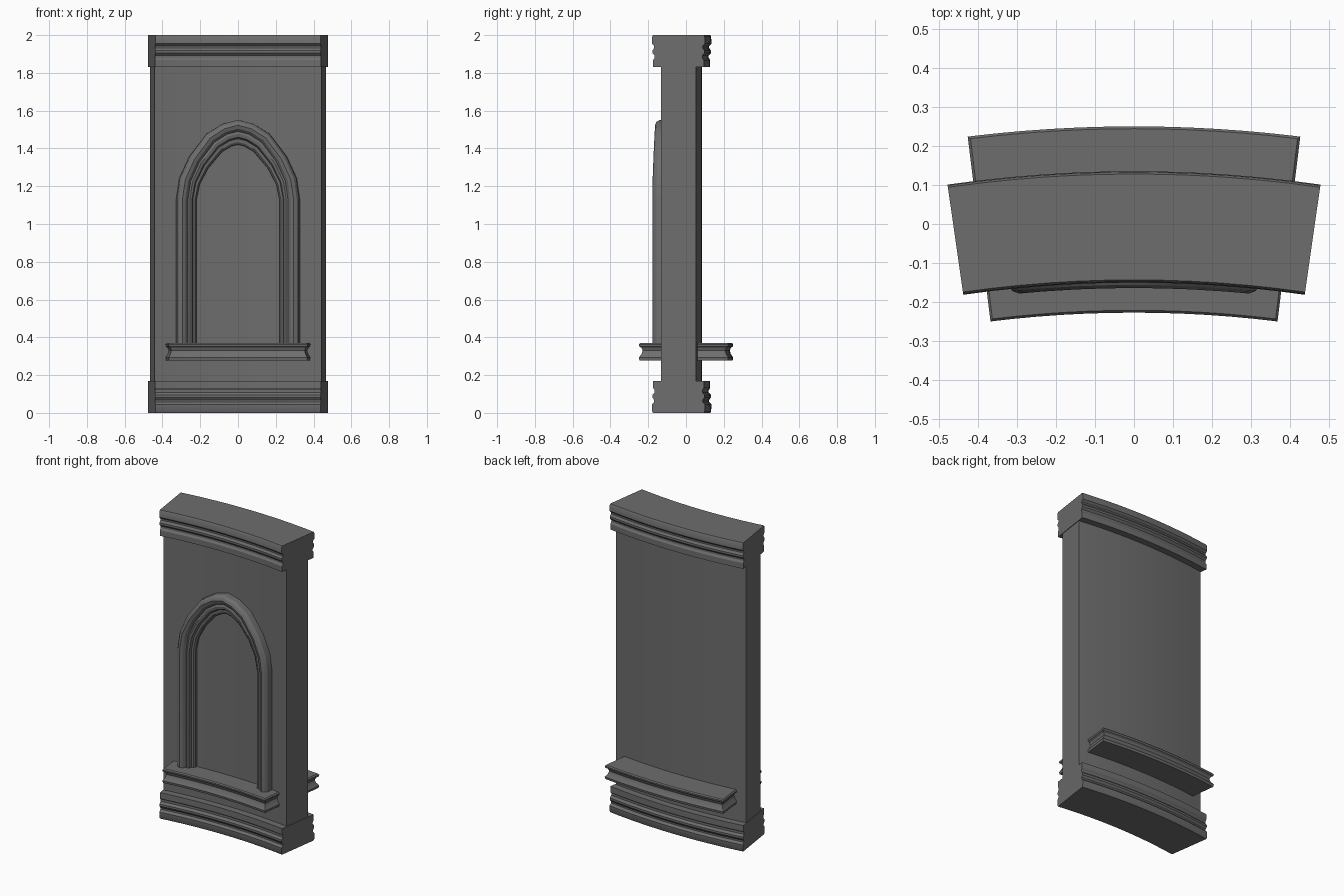
import bpy, bmesh
from math import radians, sin, cos, asin
from mathutils import Vector

if "Cube" in bpy.data.objects:
    bpy.data.objects.remove(bpy.data.objects["Cube"])

CY = -3.23            # y of the centre the wall curves around
FRONT, BACK = 3.13, 3.315   # wall radii
SEG = 12

stone = bpy.data.materials.new("dark_stone")
stone.diffuse_color = (0.155, 0.155, 0.155, 1)
stone.use_nodes = True
stone.node_tree.nodes["Principled BSDF"].inputs["Base Color"].default_value = stone.diffuse_color


def polar(r, a, z):
    return (r * sin(a), CY + r * cos(a), z)


def finish(name, bm):
    bmesh.ops.recalc_face_normals(bm, faces=bm.faces)
    me = bpy.data.meshes.new(name)
    bm.to_mesh(me)
    bm.free()
    me.materials.append(stone)
    ob = bpy.data.objects.new(name, me)
    bpy.context.collection.objects.link(ob)
    bpy.ops.object.select_all(action='DESELECT')
    ob.select_set(True)
    bpy.context.view_layer.objects.active = ob
    bpy.ops.object.shade_smooth_by_angle(angle=radians(30))
    return ob


def curved_block(name, levels):
    """Arc-shaped block from stacked outlines: (z, front r, back r, half angle)."""
    bm = bmesh.new()
    n = SEG + 1
    rings = []
    for z, rf, rb, half in levels:
        ang = [-half + 2 * half * i / SEG for i in range(n)]
        pts = [polar(rf, a, z) for a in ang] + [polar(rb, a, z) for a in reversed(ang)]
        rings.append([bm.verts.new(p) for p in pts])
    for lo, hi in zip(rings, rings[1:]):
        for i in range(2 * n):
            j = (i + 1) % (2 * n)
            bm.faces.new((lo[i], lo[j], hi[j], hi[i]))
    for ring in (rings[0], rings[-1]):
        for i in range(SEG):
            bm.faces.new((ring[i], ring[i + 1], ring[2 * n - 2 - i], ring[2 * n - 1 - i]))
    return finish(name, bm)


# Plain curved wall
END = radians(8.16)
curved_block("wall", [(0.1, FRONT, BACK, radians(8.1)), (1.9, FRONT, BACK, radians(8.1))])

# Base and crown mouldings, mirrored: (distance from outer end, projection)
moulding = [(0, .043), (.008, .048), (.045, .05), (.058, .037), (.068, .037), (.082, .047),
            (.095, .047), (.108, .035), (.12, .035), (.132, .043), (.168, .043)]
for name, z0, s in (("base_moulding", 0, 1), ("crown_moulding", 2, -1)):
    curved_block(name, [(z0 + s * d, FRONT - o, BACK + o, END) for d, o in moulding])

# Ledge through the wall, its moulding wrapping all four sides
ledge = [(.278, .003), (.293, 0), (.312, .013), (.33, .018), (.345, .012), (.352, .002),
         (.363, 0), (.37, .006)]
curved_block("ledge", [(z, 3.003 + i, 3.48 - i, radians(7.03) - i / 3.2) for z, i in ledge])

# Pointed arch trim: half path mirrored, stepped section swept over the curved front
half = [(.265, .36), (.265, 1.13), (.251, 1.225), (.205, 1.325), (.125, 1.43), (.058, 1.472)]
path = [Vector(p) for p in half + [(0, 1.487)] + [(-x, z) for x, z in reversed(half)]]
section = [(.062, -.02), (.062, .04), (.052, .056), (.035, .064), (.017, .058), (.003, .042),
           (-.006, .046), (-.018, .042), (-.024, .026), (-.036, .024), (-.044, .014), (-.046, -.02)]
bm = bmesh.new()
rings = []
for k, p in enumerate(path):
    d0 = (p - path[k - 1]).normalized() if k else Vector((0, 1))
    d1 = (path[k + 1] - p).normalized() if k < len(path) - 1 else Vector((0, -1))
    t = (d0 + d1).normalized()
    out = Vector((t.y, -t.x)) / t.dot(d0)
    if out.dot(p - Vector((0, 1))) < 0:
        out = -out
    widen = 1 + .45 * max(0, (p.y - 1.13) / .357)   # inner steps widen to the point
    ring = []
    for u, h in section:
        q = p + out * (u if u > 0 else u * widen)
        ring.append(bm.verts.new(polar(FRONT - h, asin(q.x / FRONT), q.y)))
    rings.append(ring)
for a, b in zip(rings, rings[1:]):
    for i in range(len(section)):
        j = (i + 1) % len(section)
        bm.faces.new((a[i], a[j], b[j], b[i]))
bm.faces.new(rings[0])
bm.faces.new(rings[-1])
finish("arch_trim", bm)
